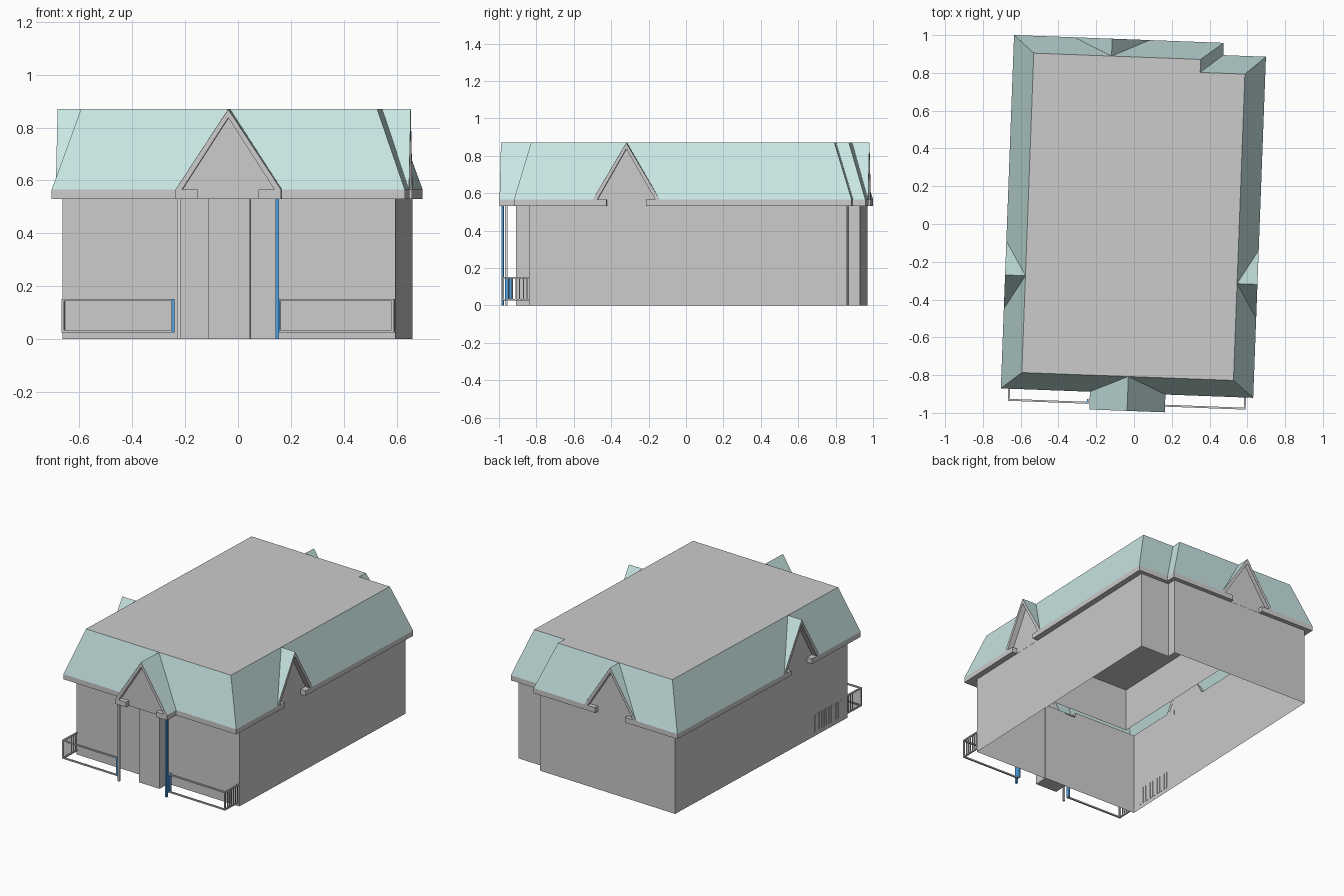
import bpy, math
from mathutils import Vector

if "Cube" in bpy.data.objects:
    bpy.data.objects.remove(bpy.data.objects["Cube"])

TURN = math.radians(-2.14)          # the whole building is turned slightly
Z0, Z1, ZT = 0.53, 0.565, 0.87      # soffit, eave top, flat roof


def material(name, col):
    m = bpy.data.materials.new(name)
    m.diffuse_color = (*col, 1)
    m.use_nodes = True
    m.node_tree.nodes["Principled BSDF"].inputs["Base Color"].default_value = m.diffuse_color
    return m


GREY = material("stone_grey", (0.60, 0.60, 0.60))
TEAL = material("pale_teal", (0.60, 0.82, 0.80))
BLUE = material("post_blue", (0.08, 0.35, 0.75))
LIGHT = material("light_grey", (0.75, 0.75, 0.75))


def build(name, faces, mat):
    """faces: list of lists of 3D points"""
    verts, idx = [], []
    for f in faces:
        idx.append(list(range(len(verts), len(verts) + len(f))))
        verts += [tuple(p) for p in f]
    me = bpy.data.meshes.new(name)
    me.from_pydata(verts, [], idx)
    me.materials.append(mat)
    ob = bpy.data.objects.new(name, me)
    bpy.context.collection.objects.link(ob)
    ob.rotation_euler.z = TURN
    return ob


def prism(a, b):
    """closed solid between two matching loops"""
    n = len(a)
    return [list(reversed(a)), list(b)] + [
        [a[i], a[(i + 1) % n], b[(i + 1) % n], b[i]] for i in range(n)]


def up(loop, z):
    return [(x, y, z) for x, y in loop]


def box(x0, x1, y0, y1, z0, z1):
    l = [(x0, y0), (x1, y0), (x1, y1), (x0, y1)]
    return prism(up(l, z0), up(l, z1))


def band(loop, z0, z1):
    a, b, n = up(loop, z0), up(loop, z1), len(loop)
    return [[a[i], a[(i + 1) % n], b[(i + 1) % n], b[i]] for i in range(n)]


# Footprints, counter-clockwise from front left
wall = [(-.633, -.815), (.627, -.815), (.627, .884), (.411, .884), (.411, .947), (-.633, .947)]
eave = [(-.672, -.896), (.665, -.896), (.665, .911), (.439, .911), (.439, .976), (-.672, .976)]
top = [(-.564, -.808), (.557, -.808), (.557, .815), (.320, .815), (.320, .884), (-.564, .884)]

build("walls", band(wall, 0, Z0), GREY)
build("flat_roof", [up(top, ZT)], GREY)
build("inner_roof_skirt", band([(x * .995, y * .995) for x, y in top], .575, ZT - .002), GREY)
build("entrance_bay", box(-.08, .08, -.907, -.81, 0, Z0), GREY)
build("porch_ceiling", box(-.165, .165, -.96, -.816, Z0 + .003, Z0 + .01), GREY)

# Gables: eave side -> (name, centre on that side, half width, projection, panel setback)
gables = {0: ("front", 0.0, .20, .094, .03), 1: ("right", -.295, .18, 0, .038),
          4: ("back", -.152, .20, 0, .029), 5: ("left", -.295, .18, 0, .039)}

slopes = []
for i in range(6):
    j = (i + 1) % 6
    A, B = Vector((*eave[i], Z1)), Vector((*eave[j], Z1))
    TA, TB = Vector((*top[i], ZT)), Vector((*top[j], ZT))
    if i not in gables:
        slopes.append([A, B, TB, TA])
        continue
    name, c, hw, proj, back = gables[i]
    t = (B - A).normalized()
    n = Vector((t.y, -t.x, 0))
    k = 0 if abs(t.x) > .5 else 1
    mid = A + t * ((c - A[k]) * (1 if t[k] > 0 else -1))

    def P(a, d, z):
        q = mid + t * a + n * d
        return Vector((q.x, q.y, z))

    apex = P(0, -(mid - TA).dot(n), ZT)
    g1, g2, ridge = P(-hw, 0, Z1), P(hw, 0, Z1), P(0, proj, ZT)
    slopes += [[A, g1, apex, TA], [g2, B, TB, apex]]
    # gable roof planes run back to the flat roof edge
    gr = []
    for s, g in ((-1, g1), (1, g2)):
        gr.append([g, P(s * hw, proj, Z1), ridge, apex] if proj else [g, ridge, apex])
    build(name + "_gable_roof", gr, TEAL)
    # raking fascia
    rake = []
    for s in (-1, 1):
        prof = [(s * hw, Z1), (0, ZT - .001), (0, ZT - .033), (s * (hw - .025), Z1)]
        rake += prism([P(a, proj, z) for a, z in prof],
                      [P(a, proj - back, z - .001) for a, z in prof])
    build(name + "_gable_fascia", rake, GREY)
    # recessed panel
    w = hw - .02
    build(name + "_gable_panel", [[P(a, proj - back + .001, z) for a, z in
          ((-w, Z0), (w, Z0), (w, Z1), (0, ZT - .03), (-w, Z1))]], GREY)
build("roof_slopes", slopes, TEAL)

# Eaves, broken under each gable: runs of (outer, inner) points
porch_r = [((.115, -.99), (.115, -.96)), ((.2, -.99), (.165, -.96)), ((.2, -.896), (.165, -.815))]
porch_l = [((-a[0], a[1]), (-b[0], b[1])) for a, b in reversed(porch_r)]
E = list(zip(eave, wall))
runs = [
    porch_r + [E[1], ((.665, -.40), (.627, -.40))],
    [((.665, -.19), (.627, -.19)), E[2], E[3], E[4], ((-.037, .976), (-.037, .947))],
    [((-.267, .976), (-.267, .947)), E[5], ((-.672, -.19), (-.633, -.19))],
    [((-.672, -.40), (-.633, -.40)), E[0]] + porch_l,
]
cornice = []
for run in runs:
    for (o1, i1), (o2, i2) in zip(run, run[1:]):
        l = [o1, o2, i2, i1]
        cornice += prism(up(l, Z0), up(l, Z1))
build("eaves", cornice, GREY)

# Porch columns
build("left_column", box(-.194, -.182, -.974, -.962, 0, Z0), LIGHT)
build("right_column", box(.179, .191, -.980, -.968, 0, Z0), BLUE)

# Railings either side of the porch
for s, name in ((-1, "left"), (1, "right")):
    f = []
    out, inn = (-.633, -.205) if s < 0 else (.627, .185)
    lo, hi = min(out, inn), max(out, inn)
    e0, e1 = min(out, out - s * .01), max(out, out - s * .01)
    for z in (.025, .143):
        f += box(lo, hi, -.960, -.950, z, z + .009)          # front rail
        f += box(e0, e1, -.955, -.815, z, z + .009)          # side rail
    f += box(e0, e1, -.960, -.950, .025, .152)
    for i in range(6):                                       # side balusters
        y = -.93 + i * .02
        f += box(e0 + .002, e1 - .002, y, y + .006, .03, .145)
    build(name + "_railing", f, GREY)
    p0, p1 = min(inn, inn - s * -.01), max(inn, inn - s * -.01)
    build(name + "_railing_end_post", box(p0, p1, -.962, -.935, .025, .152), BLUE)

# Slats showing on the left wall near the front
slats = []
for i in range(12):
    y = -.75 + i * .024
    slats += box(-.636, -.630, y, y + .010, .03, .145)
build("left_wall_slats", slats, GREY)
